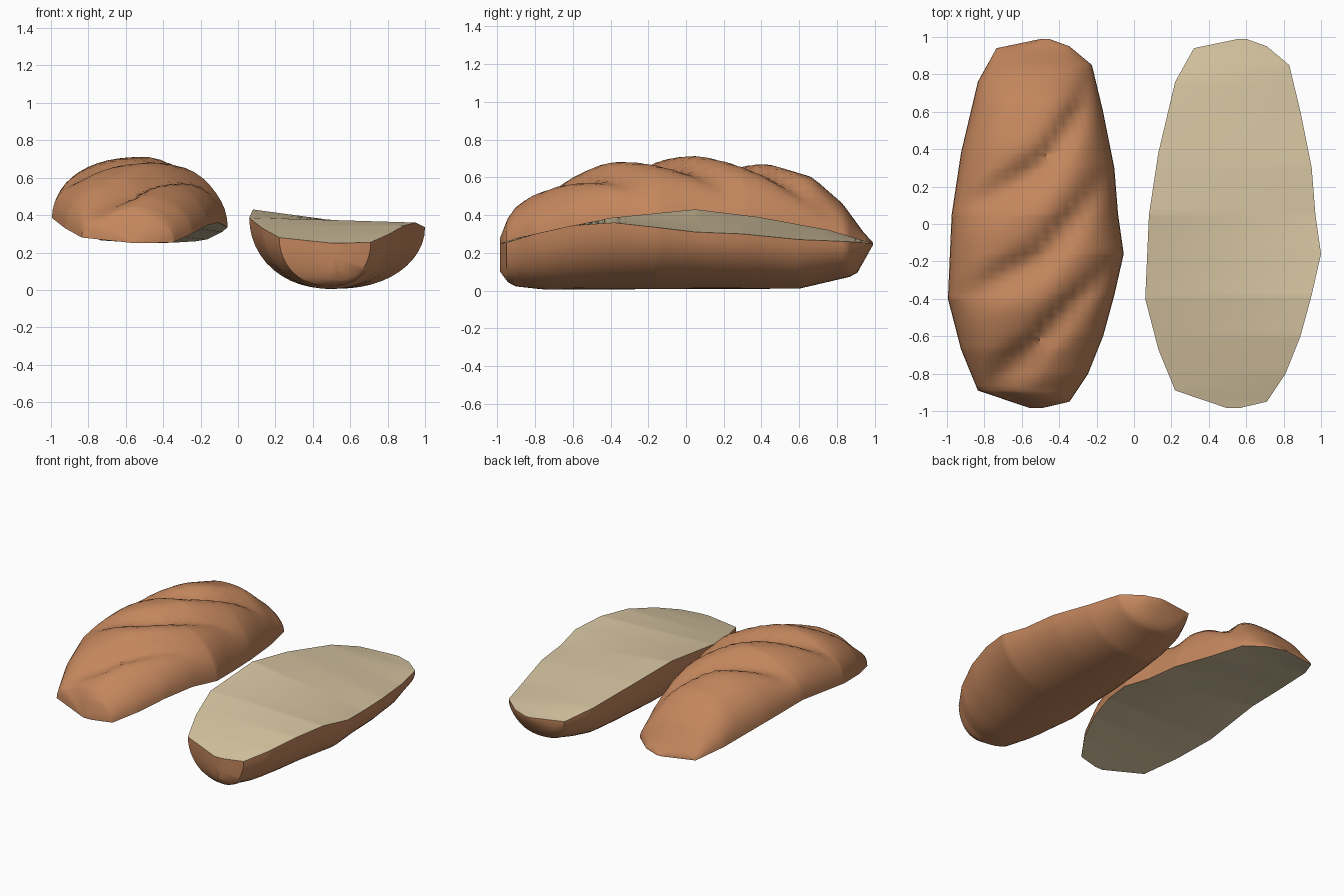
import bpy, bmesh, math

if "Cube" in bpy.data.objects:
    bpy.data.objects.remove(bpy.data.objects["Cube"])

# Loaf outline: (y, x, z of the cut) along the left and right rim
LEFT = [(-.985, .50, .25), (-.89, .22, .28), (-.67, .13, .33), (-.4, .06, .385),
        (.05, .08, .43), (.38, .13, .39), (.76, .22, .32), (.94, .32, .265), (.99, .56, .25)]
RIGHT = [(-.985, .56, .25), (-.95, .71, .255), (-.8, .81, .30), (-.6, .89, .345),
         (-.38, .95, .36), (-.16, 1.0, .335), (.05, .97, .31), (.3, .95, .30),
         (.6, .89, .27), (.85, .83, .26), (.95, .71, .253), (.99, .60, .25)]
# Height of the crest and of the base along y
CREST = [(-.985, .28), (-.93, .42), (-.83, .50), (-.67, .58), (-.43, .675), (-.33, .69),
         (.06, .715), (.44, .67), (.67, .60), (.83, .46), (.94, .31), (.99, .255)]
BASE = [(-.985, .10), (-.93, .025), (-.75, .005), (.6, .01), (.9, .08), (.99, .24)]
GROOVES = (-.68, -.19, .29)
N = 24


def lerp(table, y, col):
    for a, b in zip(table, table[1:]):
        if y <= b[0]:
            f = (y - a[0]) / (b[0] - a[0])
            return a[col] + (b[col] - a[col]) * f
    return table[-1][col]


def material(name, rgb):
    m = bpy.data.materials.new(name)
    m.diffuse_color = (*rgb, 1)
    m.use_nodes = True
    m.node_tree.nodes["Principled BSDF"].inputs["Base Color"].default_value = m.diffuse_color
    return m


def top_crust(y, u, cut):
    # Domed crust with diagonal scored grooves
    n = 2.6 if u < 0 else 2.1
    dome = math.sqrt(max(0, 1 - abs(u) ** n))
    z = cut + (lerp(CREST, y, 1) - cut) * dome
    t = y - (0.5 if u > 0 else 0.25) * u
    for g in GROOVES:
        d = t - g
        width = .09 if d > 0 else .13
        z -= .075 * math.exp(-(d / width) ** 2) * (1 - u ** 4) * dome
    return max(z, cut + .002 * dome)


def bottom_crust(y, u, cut):
    # Rounded, flat-bottomed underside
    return cut - (cut - lerp(BASE, y, 1)) * math.sqrt(max(0, 1 - abs(u) ** 2.2))


def half_loaf(name, crust_z, dx, up):
    bm = bmesh.new()
    ys = {round(-.985 + 1.975 * i / 48, 3) for i in range(49)}
    ys |= {p[0] for p in LEFT + RIGHT}
    us = [-math.cos(math.pi * i / N) for i in range(N + 1)]
    rings = []
    for y in sorted(ys):
        xl, xr = lerp(LEFT, y, 1), lerp(RIGHT, y, 1)
        zl, zr = lerp(LEFT, y, 2), lerp(RIGHT, y, 2)
        cut_row, crust_row = [], []
        for i, u in enumerate(us):
            f = (u + 1) / 2
            x, z = xl + (xr - xl) * f + dx, zl + (zr - zl) * f
            cut_row.append(bm.verts.new((x, y, z)))
            if 0 < i < N:
                crust_row.append(bm.verts.new((x, y, crust_z(y, u, z))))
        rings.append(cut_row + crust_row[::-1])
    count = len(rings[0])
    for a, b in zip(rings, rings[1:]):
        for i in range(count):
            j = (i + 1) % count
            face = bm.faces.new((a[i], a[j], b[j], b[i]))
            face.material_index = 1 if i < N else 0
    bm.faces.new(rings[0])
    bm.faces.new(rings[-1][::-1])
    bmesh.ops.recalc_face_normals(bm, faces=bm.faces)
    # Keep the rim between crust and crumb crisp
    for e in bm.edges:
        if len({f.material_index for f in e.link_faces}) > 1:
            e.smooth = False
    mesh = bpy.data.meshes.new(name)
    bm.to_mesh(mesh)
    bm.free()
    mesh.materials.append(crust)
    mesh.materials.append(crumb)
    ob = bpy.data.objects.new(name, mesh)
    bpy.context.collection.objects.link(ob)
    bpy.ops.object.select_all(action='DESELECT')
    ob.select_set(True)
    bpy.context.view_layer.objects.active = ob
    bpy.ops.object.shade_smooth_by_angle(angle=math.radians(40))
    return ob


crust = material("brown_crust", (.55, .24, .11))
crumb = material("cream_crumb", (.68, .56, .36))

half_loaf("bread_bottom_half", bottom_crust, 0.0, False)
half_loaf("bread_top_half", top_crust, -1.055, True)
